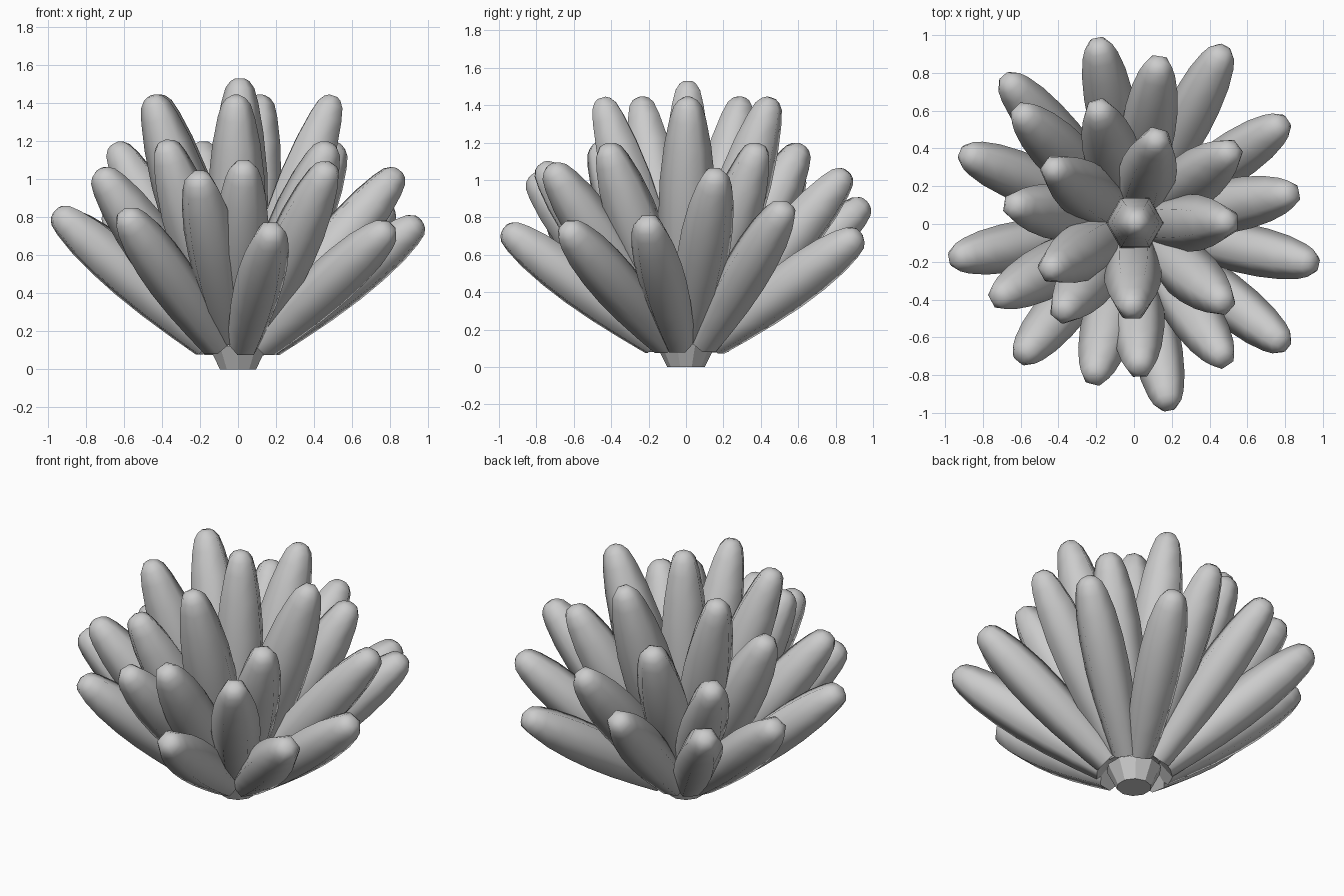
import bpy, bmesh, math
from mathutils import Vector

if "Cube" in bpy.data.objects:
    bpy.data.objects.remove(bpy.data.objects["Cube"])

SIDES = 6
# leaf profile: fraction of length, radius
PROFILE = [(0, .100), (.15, .122), (.33, .143), (.5, .153), (.65, .148),
           (.8, .126), (.91, .098), (.965, .076), (.99, .05), (1, .025)]


def leaf(name, base, tip, scale=1.0):
    base, tip = Vector(base), Vector(tip)
    axis = (tip - base).normalized()
    tip += axis * .02
    out = Vector((tip.x, tip.y, 0))
    out = out.normalized() if out.length > .05 else Vector((0, -1, 0))
    side = Vector((-out.y, out.x, 0))
    side = (side - axis * side.dot(axis)).normalized()
    up = axis.cross(side)
    bm = bmesh.new()
    rings = []
    for t, r in PROFILE:
        c = base.lerp(tip, t)
        s = scale + (1 - scale) * max(0, t - .6) / .4   # keep blunt tips full size
        rings.append([bm.verts.new(c + s * r * (
            side * math.cos(2 * math.pi * k / SIDES) + up * math.sin(2 * math.pi * k / SIDES)))
            for k in range(SIDES)])
    for a, b in zip(rings, rings[1:]):
        for k in range(SIDES):
            n = (k + 1) % SIDES
            bm.faces.new((a[k], a[n], b[n], b[k]))
    bottom = bm.faces.new(rings[0][::-1])
    bm.faces.new(rings[-1])
    bmesh.ops.recalc_face_normals(bm, faces=bm.faces)
    for f in bm.faces:
        f.smooth = f != bottom
    me = bpy.data.meshes.new(name)
    bm.to_mesh(me)
    bm.free()
    ob = bpy.data.objects.new(name, me)
    bpy.context.collection.objects.link(ob)


# whorls of leaves: (name, base radius, base height, thickness, tip positions)
WHORLS = [
    ("inner_leaf", .06, .18, 1, [(.495, .01, 1.42), (.12, .45, 1.42), (-.43, .295, 1.42),
                                 (-.445, -.24, 1.42), (-.01, -.445, 1.42)]),
    ("upper_leaf", .10, .18, .97, [(.515, .385, 1.17), (-.19, .61, 1.17), (-.64, .10, 1.17),
                                   (-.38, -.465, 1.18), (.475, -.42, 1.17)]),
    ("middle_leaf", .14, .18, .93, [(-.60, .59, 1.04), (.13, .85, 1.03), (.835, .16, 1.03),
                                    (.475, -.715, 1.06), (.03, -.765, 1.07), (-.21, -.81, 1.01),
                                    (-.72, -.39, 1.03)]),
    ("outer_leaf", .17, .135, .86, [(-.19, .95, .87), (.47, .915, .70), (.785, .53, .85),
                                    (.945, -.21, .77), (.79, -.635, .74), (.18, -.955, .73),
                                    (-.59, -.70, .81), (-.945, -.18, .82), (-.89, .37, .79),
                                    (-.67, .76, .81)]),
]
leaf("centre_leaf", (0, 0, .1), (.01, .01, 1.51))
for name, r, z, scale, tips in WHORLS:
    for i, t in enumerate(tips):
        d = Vector((t[0], t[1], 0)).normalized() * r
        leaf(f"{name}_{i + 1}", (d.x, d.y, z), t, scale)

# rough stump where the leaves meet
bpy.ops.mesh.primitive_cone_add(vertices=10, radius1=.10, radius2=.16, depth=.12,
                                location=(0, 0, .06))
bpy.context.object.name = "root_stump"
